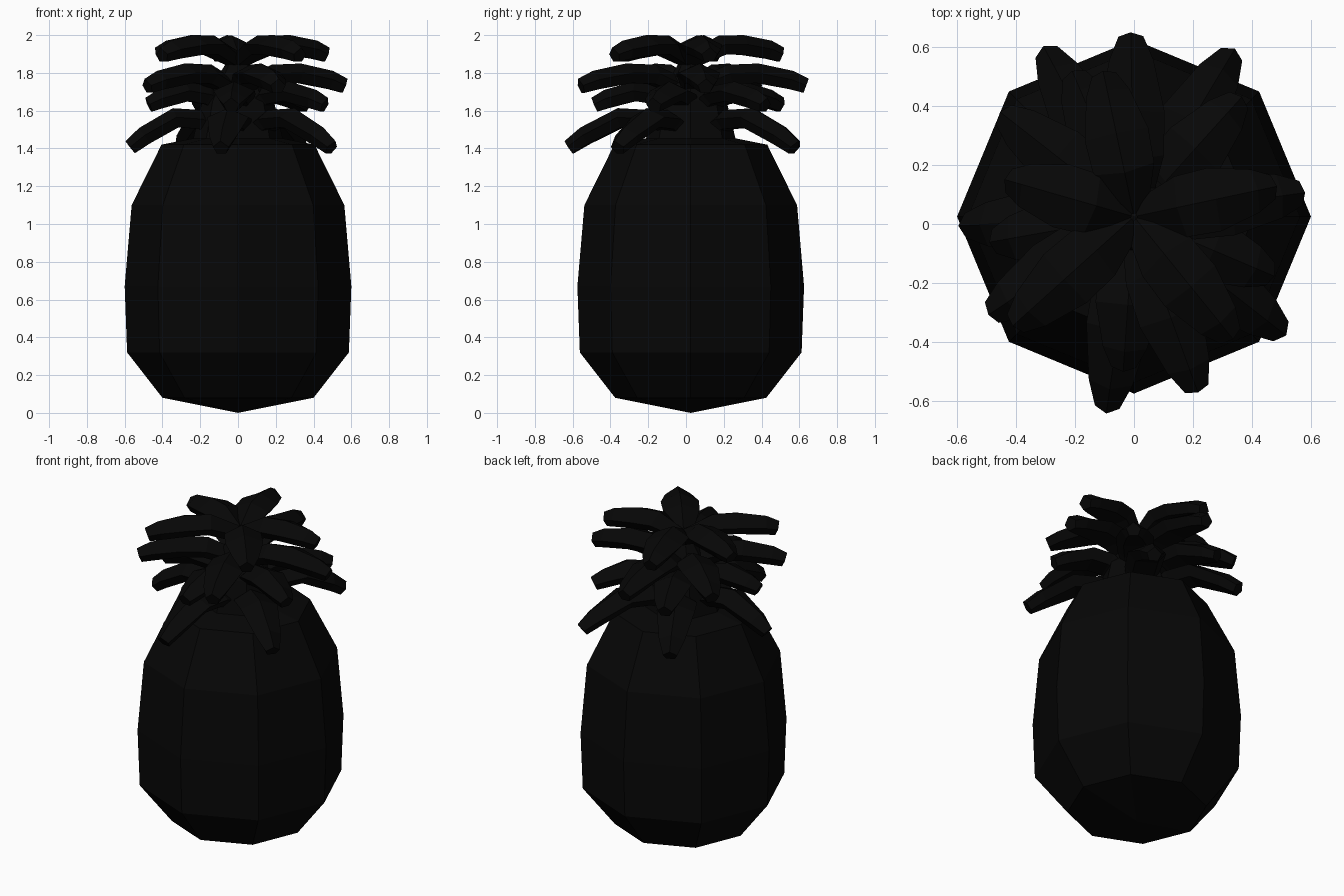
import bpy, bmesh, math
from mathutils import Vector

if "Cube" in bpy.data.objects:
    bpy.data.objects.remove(bpy.data.objects["Cube"])

CY = 0.025  # the body axis sits slightly behind the origin


def material(name, v):
    m = bpy.data.materials.new(name)
    m.diffuse_color = (v, v, v, 1)
    m.use_nodes = True
    m.node_tree.nodes["Principled BSDF"].inputs["Base Color"].default_value = m.diffuse_color
    return m


def make_object(name, bm, mat):
    bmesh.ops.recalc_face_normals(bm, faces=bm.faces[:])
    me = bpy.data.meshes.new(name)
    bm.to_mesh(me)
    bm.free()
    me.materials.append(mat)
    ob = bpy.data.objects.new(name, me)
    bpy.context.collection.objects.link(ob)
    return ob


def bridge(bm, rings):
    n = len(rings[0])
    for a, b in zip(rings, rings[1:]):
        for i in range(n):
            j = (i + 1) % n
            bm.faces.new((a[i], a[j], b[j], b[i]))


def lathe(name, profile, z0, z1, sides, mat):
    bm = bmesh.new()
    rings = [[bm.verts.new((r * math.cos(math.tau * i / sides),
                            CY + r * math.sin(math.tau * i / sides), z))
              for i in range(sides)] for r, z in profile]
    bridge(bm, rings)
    for ring, z in ((rings[0], z0), (rings[-1], z1)):
        pole = bm.verts.new((0, CY, z))
        for i in range(sides):
            bm.faces.new((ring[i], ring[(i + 1) % sides], pole))
    return make_object(name, bm, mat)


def leaf(name, angle, reach, path, mat):
    # path: (share of reach, height, half width, half thickness)
    a = math.radians(angle)
    out = Vector((math.cos(a), math.sin(a), 0))
    side = Vector((-out.y, out.x, 0))
    pts = [out * (f * reach) + Vector((0, CY, z)) for f, z, w, t in path]
    bm = bmesh.new()
    rings = []
    for k, (f, z, w, t) in enumerate(path):
        tangent = (pts[min(k + 1, len(pts) - 1)] - pts[max(k - 1, 0)]).normalized()
        up = tangent.cross(side).normalized()
        if k == 0:
            up = Vector((0, 0, 1))
        section = ((-1, 0.1), (0, 1), (1, 0.1), (0.6, -0.9), (-0.6, -0.9))
        rings.append([bm.verts.new(pts[k] + side * (w * u) + up * (t * v))
                      for u, v in section])
    bridge(bm, rings)
    bm.faces.new(rings[0])
    bm.faces.new(rings[-1])
    return make_object(name, bm, mat)


rind = material("rind", 0.002)
green = material("leaf", 0.002)

# Eight-sided fruit body
lathe("fruit_body", [(0.40, 0.08), (0.587, 0.32), (0.6, 0.67),
                     (0.563, 1.10), (0.405, 1.42)], 0.0, 1.50, 8, rind)

# Stem core inside the crown
lathe("crown_core", [(0.24, 1.44), (0.19, 1.65), (0.07, 1.84)], 1.42, 1.88, 8, green)

# Crown tiers: root, shoulder, mid, outer and tip heights, then (angle, reach)
tiers = {
    "lower": ((1.46, 1.55, 1.56, 1.465, 1.405),
              ((262, .65), (322, .63), (59, .64), (118, .63), (183, .57))),
    "middle": ((1.58, 1.68, 1.70, 1.66, 1.63),
               ((266, .51), (337, .50), (48, .53), (113, .52), (190, .48))),
    "upper": ((1.71, 1.79, 1.795, 1.76, 1.73),
              ((8, .57), (91, .61), (142, .56), (214, .58), (290, .62))),
    "top": ((1.87, 1.945, 1.945, 1.92, 1.895),
            ((12, .48), (102, .49), (164, .44), (222, .54), (309, .52))),
}
for tier, (zs, leaves) in tiers.items():
    path = list(zip((0.02, 0.34, 0.58, 0.87, 1.0), zs,
                    (0.05, 0.105, 0.11, 0.075, 0.042),
                    (0.05, 0.055, 0.055, 0.052, 0.042)))
    for i, (angle, reach) in enumerate(leaves, 1):
        leaf(f"{tier}_leaf_{i}", angle, reach, path, green)
